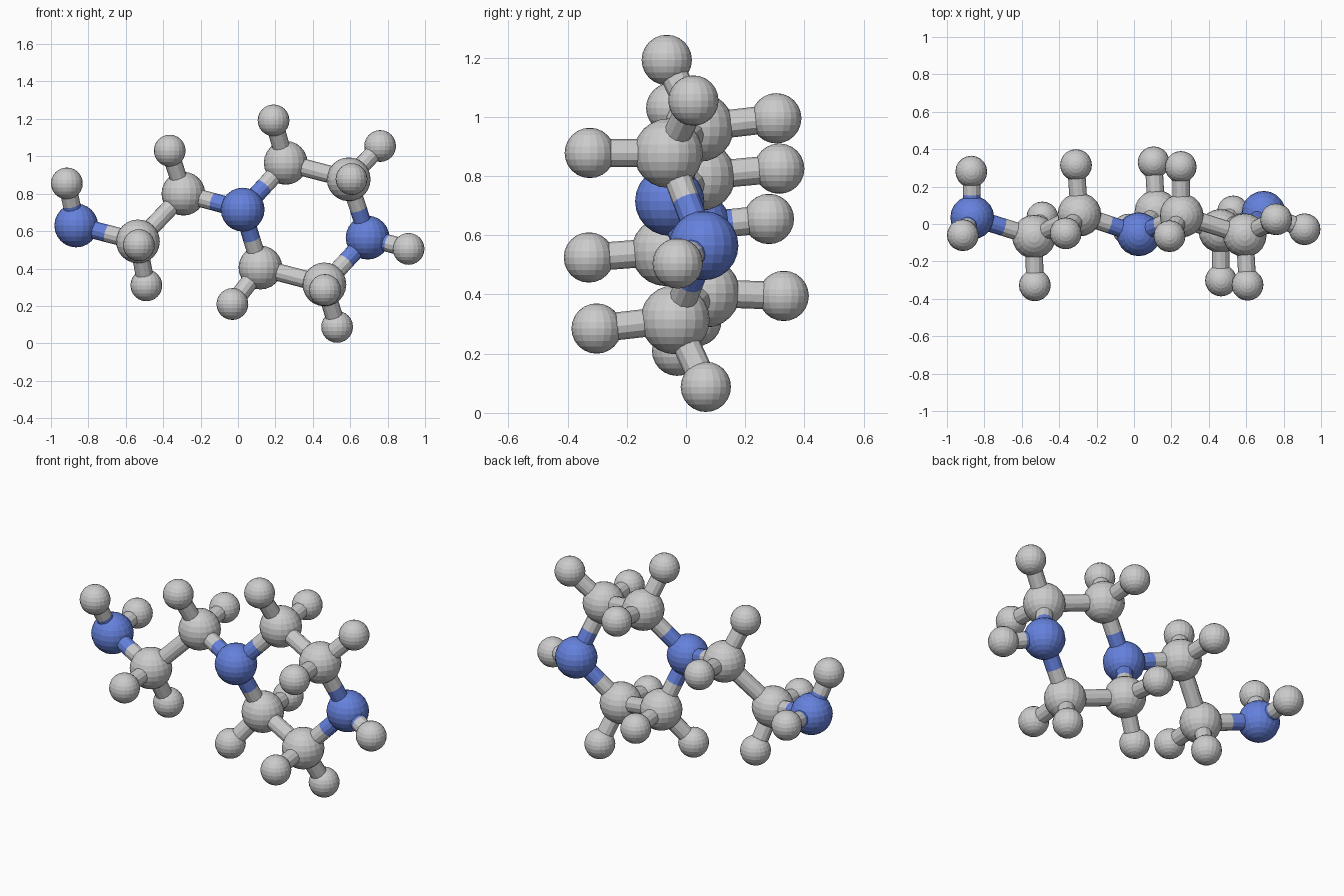
import bpy
from mathutils import Vector

if "Cube" in bpy.data.objects:
    bpy.data.objects.remove(bpy.data.objects["Cube"])

R_HEAVY, R_HYDROGEN, R_BOND = 0.117, 0.085, 0.047


def material(name, colour):
    m = bpy.data.materials.new(name)
    m.diffuse_color = (*colour, 1)
    m.use_nodes = True
    m.node_tree.nodes["Principled BSDF"].inputs["Base Color"].default_value = m.diffuse_color
    return m


MATS = {"N": material("nitrogen_blue", (0.13, 0.22, 0.72))}

# Chain and ring atoms: position, then the hydrogens attached to each
ATOMS = {
    "N_end": ((-0.865, 0.035, 0.63), [(-0.915, -0.06, 0.855), (-0.87, 0.28, 0.655)]),
    "C_chain_outer": ((-0.535, -0.068, 0.545), [(-0.49, 0.035, 0.31), (-0.53, -0.328, 0.525)]),
    "C_chain_inner": ((-0.292, 0.05, 0.80), [(-0.365, -0.05, 1.03), (-0.31, 0.315, 0.825)]),
    "N_ring_left": ((0.025, -0.055, 0.715), []),
    "C_ring_top_left": ((0.255, 0.045, 0.965), [(0.19, -0.065, 1.192), (0.25, 0.305, 0.995)]),
    "C_ring_top_right": ((0.592, -0.06, 0.877), [(0.76, 0.025, 1.055), (0.607, -0.325, 0.878)]),
    "N_ring_right": ((0.693, 0.06, 0.565), [(0.912, -0.028, 0.505)]),
    "C_ring_low_right": ((0.462, -0.037, 0.315), [(0.53, 0.067, 0.088), (0.465, -0.302, 0.285)]),
    "C_ring_low_left": ((0.12, 0.066, 0.405), [(-0.03, -0.03, 0.21), (0.105, 0.33, 0.395)]),
}
NAMES = list(ATOMS)


def finish(name, element):
    o = bpy.context.object
    o.name = name
    if element in MATS:
        o.data.materials.append(MATS[element])


def atom(name, element, pos):
    r = R_HYDROGEN if element == "H" else R_HEAVY
    bpy.ops.mesh.primitive_uv_sphere_add(segments=20, ring_count=12, radius=r, location=pos)
    finish(name, element)


def stick(name, element, a, b):
    d = b - a
    bpy.ops.mesh.primitive_cylinder_add(vertices=12, radius=R_BOND, depth=d.length,
                                        location=(a + b) / 2)
    bpy.context.object.rotation_euler = d.to_track_quat('Z', 'Y').to_euler()
    finish(name, element)


def bond(name, ea, a, eb, b):
    # Each half takes the colour of the atom it touches
    a, b = Vector(a), Vector(b)
    mid = (a + b) / 2
    stick(name + "_half_a", ea, a, mid)
    stick(name + "_half_b", eb, mid, b)


# Atoms with their hydrogens
for name, (pos, hydrogens) in ATOMS.items():
    atom("atom_" + name, name[0], pos)
    for i, h in enumerate(hydrogens):
        atom(f"hydrogen_{i}_{name}", "H", h)
        bond(f"hydrogen_bond_{i}_{name}", name[0], pos, "H", h)

# Backbone bonds, closing the ring at the left nitrogen
pairs = list(zip(NAMES, NAMES[1:])) + [(NAMES[-1], "N_ring_left")]
for p, q in pairs:
    bond(f"bond_{p}_to_{q}", p[0], ATOMS[p][0], q[0], ATOMS[q][0])
